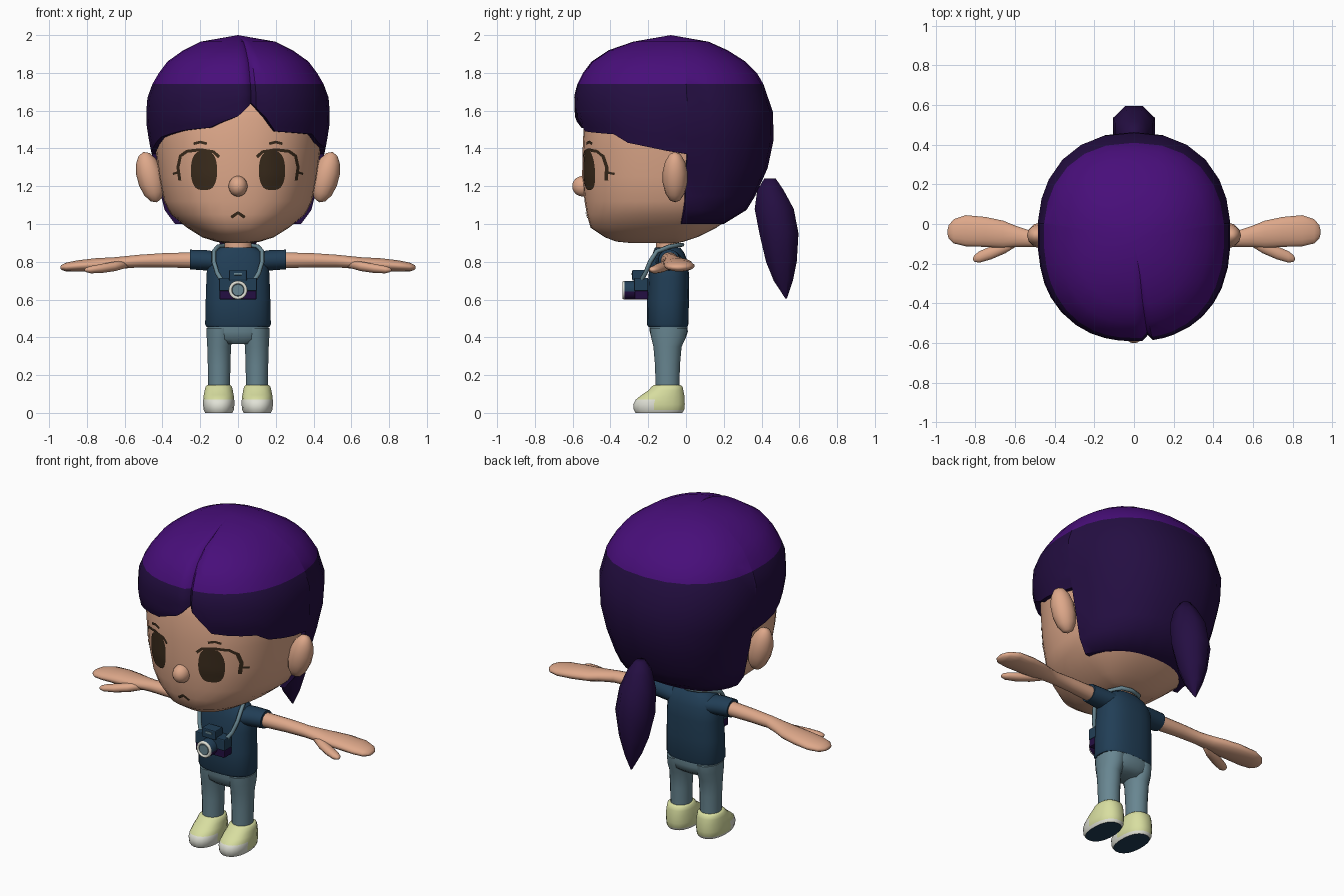
import bpy, bmesh, math
from mathutils import Vector
from mathutils.bvhtree import BVHTree

if "Cube" in bpy.data.objects:
    bpy.data.objects.remove(bpy.data.objects["Cube"])


def srgb(name, r, g, b):
    m = bpy.data.materials.new(name)
    lin = [((c / 255 + 0.055) / 1.055) ** 2.4 if c > 10 else c / 255 / 12.92 for c in (r, g, b)]
    m.diffuse_color = (*lin, 1)
    m.use_nodes = True
    m.node_tree.nodes["Principled BSDF"].inputs["Base Color"].default_value = m.diffuse_color
    return m


HAIR_TOP = srgb("bright purple", 72, 14, 122)
HAIR = srgb("dark purple", 36, 14, 66)
SKIN = srgb("skin", 222, 168, 138)
BROWN = srgb("dark brown", 58, 43, 28)
NAVY = srgb("navy blue", 33, 62, 86)
DENIM = srgb("grey blue", 104, 134, 145)
LIME = srgb("pale lime", 216, 222, 160)
CREAM = srgb("off white", 224, 225, 214)


def make(name, verts, faces, mats, rule=None, angle=40, recalc=True):
    """Mesh object; rule(face) picks the material slot."""
    bm = bmesh.new()
    vs = [bm.verts.new(v) for v in verts]
    for f in faces:
        bm.faces.new([vs[i] for i in f])
    bm.normal_update()
    if recalc:
        bmesh.ops.recalc_face_normals(bm, faces=bm.faces)
    for f in bm.faces:
        if not recalc and f.normal.y > 0:
            f.normal_flip()
        if rule:
            f.material_index = rule(f)
    me = bpy.data.meshes.new(name)
    bm.to_mesh(me)
    bm.free()
    for m in mats:
        me.materials.append(m)
    me.shade_smooth()
    me.set_sharp_from_angle(angle=math.radians(angle))
    ob = bpy.data.objects.new(name, me)
    bpy.context.collection.objects.link(ob)
    return ob


def bridge(rings, caps=True):
    n = len(rings[0])
    verts = [p for r in rings for p in r]
    faces = [(i * n + j, i * n + (j + 1) % n, (i + 1) * n + (j + 1) % n, (i + 1) * n + j)
             for i in range(len(rings) - 1) for j in range(n)]
    if caps:
        faces += [tuple(range(n)), tuple(range((len(rings) - 1) * n, len(rings) * n))]
    return verts, faces


def spow(v, p):
    return math.copysign(abs(v) ** p, v)


def loft(name, axis, rows, mats, n=16, power=2, rule=None, angle=40):
    """Rows: position on the axis, two centre coordinates, two radii."""
    rings = []
    for a, c1, c2, r1, r2 in rows:
        ring = []
        for k in range(n):
            t = 2 * math.pi * (k + 0.5) / n
            p = [c1 + r1 * spow(math.cos(t), 2 / power), c2 + r2 * spow(math.sin(t), 2 / power)]
            p.insert(axis, a)
            ring.append(p)
        rings.append(ring)
    return make(name, *bridge(rings), mats, rule, angle)


YC = -0.06


def skull(deg, z, w, yf, yb):
    """Point on a head ring; angle 0 is the front, 90 is +x."""
    t = math.radians(deg)
    s, c = spow(math.sin(t), 2 / 2.3), spow(math.cos(t), 2 / 2.3)
    return Vector((w * s, YC - c * ((YC - yf) if c > 0 else (yb - YC)), z))


def interp(keys, x):
    for a, b in zip(keys, keys[1:]):
        if x <= b[0]:
            f = max(0, (x - a[0]) / (b[0] - a[0]))
            return [p + (q - p) * f for p, q in zip(a[1:], b[1:])]
    return list(keys[-1][1:])


# Head
head_rows = [(.9, .08, -.3, -.04), (.907, .12, -.37, -.01), (.93, .19, -.43, .06), (.98, .27, -.505, .16),
             (1.05, .355, -.525, .26), (1.12, .392, -.537, .33), (1.25, .418, -.55, .38),
             (1.4, .438, -.547, .42), (1.55, .452, -.54, .43), (1.7, .42, -.5, .37), (1.85, .28, -.36, .2)]
hv, hf = bridge([[skull(k * 10, *r) for k in range(36)] for r in head_rows])
make("head", hv, hf, [SKIN], angle=60)
bvh = BVHTree.FromPolygons(hv, hf)

# Hair cap: columns run from the crown to a varying hairline
hair_keys = [(1.0, .335, -.45, .2), (1.08, .395, -.5, .33), (1.25, .43, -.53, .42), (1.4, .465, -.548, .46),
             (1.5, .483, -.565, .468), (1.56, .49, -.588, .47), (1.68, .48, -.592, .435),
             (1.74, .455, -.575, .41), (1.8, .42, -.545, .375), (1.86, .375, -.5, .315),
             (1.92, .29, -.41, .22), (1.965, .2, -.28, .12)]
line = [(-180, 1.0), (-96, 1.0), (-95.5, 1.37), (-75, 1.4), (-57, 1.46), (-34, 1.495), (-15, 1.51), (0, 1.57),
        (6.2, 1.64), (14.8, 1.56), (21, 1.49), (53, 1.475), (63, 1.43), (75, 1.41), (95.5, 1.37),
        (96, 1.0), (180, 1.0)]
cols = [-165, -150, -135, -120, -108, -96, -95.5, -85, -75, -66, -57, -46, -34, -24, -15, -7, 0, 3.5, 6.2, 9,
        14.8, 21, 32, 42, 53, 63, 75, 85, 95.5, 96, 108, 120, 135, 150, 165, 180]
rings = []
for z in (1.965, 1.92, 1.86, 1.8):
    rings.append([skull(d, z, *interp(hair_keys, z)) for d in cols])
for f in (0, .2, .4, .6, .8, .9, 1):
    zs = [1.74 + (interp(line, d)[0] - 1.74) * f for d in cols]
    rings.append([skull(d, z, *interp(hair_keys, z)) for d, z in zip(cols, zs)])
part = cols.index(6.2)
for r in rings:
    r[part].y += 0.028    # parting groove
rings.append([Vector((p.x * .91, YC + (p.y - YC) * .91, p.z)) for p in rings[-1]])
v, f = bridge(rings, caps=False)
n = len(cols)
f += [(len(v), j, (j + 1) % n) for j in range(n)]
v.append(Vector((0, -.08, 2.0)))
make("hair", v, f, [HAIR_TOP, HAIR], lambda fc: int(fc.calc_center_median().z < 1.74), angle=50)

# Ponytail
loft("ponytail", 2, [(z, 0, y, rx, ry) for z, y, rx, ry in (
    (1.24, .445, .03, .033), (1.18, .447, .07, .075), (1.08, .467, .103, .112), (.95, .492, .115, .112),
    (.8, .505, .085, .088), (.7, .515, .05, .055), (.605, .53, .004, .004))], [HAIR], n=8, angle=60)


# Painted face details laid just over the skin
def on_face(x, z):
    hit = bvh.ray_cast(Vector((x, -2, z)), Vector((0, 1, 0)))[0]
    return Vector((x, hit.y - 0.005, z))


def patch(name, a, b, across=5):
    v = [on_face(*p.lerp(q, k / across)) for p, q in zip(a, b) for k in range(across + 1)]
    m = across + 1
    f = [(i * m + k, i * m + k + 1, (i + 1) * m + k + 1, (i + 1) * m + k)
         for i in range(len(a) - 1) for k in range(across)]
    make(name, v, f, [BROWN], recalc=False)


def stroke(name, pts, half, side=1):
    pts = [Vector((x * side, z)) for x, z in pts]
    fine = [p.lerp(q, k / 3) for p, q in zip(pts, pts[1:]) for k in range(3)] + [pts[-1]]
    a, b = [], []
    for i, p in enumerate(fine):
        d = (fine[min(i + 1, len(fine) - 1)] - fine[max(i - 1, 0)]).normalized()
        o = Vector((-d.y, d.x)) * half
        a.append(p + o)
        b.append(p - o)
    patch(name, a, b, 1)


for s, side in ((1, "left"), (-1, "right")):
    angs = [math.pi * (0.03 + 0.94 * i / 14) for i in range(15)]
    edge = [(0.07 * math.sin(t) ** .6, 1.283 + .103 * math.cos(t)) for t in angs]
    patch(side + "_eye", [Vector((s * .18 - w, z)) for w, z in edge],
          [Vector((s * .18 + w, z)) for w, z in edge])
    stroke(side + "_lash", [(.1, 1.355), (.13, 1.382), (.2, 1.393), (.27, 1.385), (.305, 1.36),
                            (.318, 1.3), (.308, 1.23)], .008, s)
    stroke(side + "_lash_tip", [(.312, 1.275), (.345, 1.265)], .006, s)
    stroke(side + "_brow", [(.165, 1.425), (.2, 1.434), (.235, 1.425)], .007, s)
stroke("mouth", [(-.036, 1.035), (0, 1.06), (.036, 1.035)], .008)


def ball(name, loc, scale, mat, tilt=0, seg=16):
    bpy.ops.mesh.primitive_uv_sphere_add(segments=seg, ring_count=seg // 2 + 1, location=loc, rotation=(0, tilt, 0))
    ob = bpy.context.object
    ob.name, ob.scale = name, scale
    ob.data.materials.append(mat)
    ob.data.shade_smooth()


def box(name, x, y, z, mat):
    bpy.ops.mesh.primitive_cube_add(size=1, location=[sum(p) / 2 for p in (x, y, z)])
    ob = bpy.context.object
    ob.name, ob.scale = name, [p[1] - p[0] for p in (x, y, z)]
    ob.data.materials.append(mat)
    bpy.ops.object.transform_apply(location=False)
    bev = ob.modifiers.new("bevel", "BEVEL")
    bev.width, bev.segments = .006, 2


ball("nose", (0, -.545, 1.2), (.05, .058, .055), SKIN)

# Neck, shirt and hips
loft("neck", 2, [(.8, 0, -.1, .075, .06), (.95, 0, -.1, .07, .06)], [SKIN])
loft("shirt", 2, [(z, 0, (a + b) / 2, w, (b - a) / 2) for z, w, a, b in (
    (.455, .168, -.2, .008), (.47, .175, -.208, .014), (.6, .172, -.206, .016), (.72, .168, -.2, .018),
    (.8, .163, -.19, .01), (.85, .135, -.175, -.01), (.875, .095, -.165, -.03))], [NAVY], n=24, power=2.5)
loft("hips", 2, [(.365, 0, -.095, .1, .06), (.39, 0, -.093, .15, .09), (.43, 0, -.091, .163, .102),
                 (.48, 0, -.095, .162, .1)], [DENIM], n=20, power=2.4)


def shoe_color(fc):
    c = fc.calc_center_median()
    if fc.normal.z < -.9:
        return 2
    return 1 if c.z < .017 or (c.y < -.15 and c.z < .07) else 0


# Limbs and ears, one set per side
for s, side in ((1, "left"), (-1, "right")):
    ball(side + "_ear", (s * .465, -.058, 1.248), (.07, .067, .138), SKIN, s * .26, 12)
    loft(side + "_sleeve", 0, [(s * x, y, z, ry, rz) for x, y, z, ry, rz in (
        (.08, -.09, .8, .08, .05), (.17, -.09, .808, .066, .055), (.255, -.09, .812, .056, .053))], [NAVY])
    loft(side + "_arm", 0, [(s * x, y, z, ry, rz) for x, y, z, ry, rz in (
        (.2, -.09, .808, .046, .044), (.4, -.08, .808, .042, .038), (.52, -.075, .804, .041, .034),
        (.6, -.062, .797, .055, .033), (.66, -.052, .79, .07, .034), (.75, -.04, .785, .077, .035),
        (.85, -.034, .778, .08, .03), (.91, -.037, .772, .062, .024), (.935, -.04, .77, .035, .013),
        (.941, -.04, .77, .012, .005))], [SKIN], angle=70)
    loft(side + "_thumb", 0, [(s * x, y, z, ry, rz) for x, y, z, ry, rz in (
        (.58, -.085, .79, .02, .02), (.65, -.115, .776, .034, .026), (.72, -.145, .765, .034, .025),
        (.78, -.166, .758, .03, .02), (.805, -.174, .757, .018, .012), (.812, -.176, .757, .006, .004))],
         [SKIN], n=12, angle=70)
    loft(side + "_leg", 2, [(z, s * x, y, rx, ry) for z, x, y, rx, ry in (
        (.12, .1, -.098, .058, .064), (.25, .1, -.098, .061, .067), (.35, .1, -.098, .064, .076),
        (.4, .097, -.093, .07, .094), (.45, .095, -.093, .073, .1))], [DENIM])
    loft(side + "_shoe", 2, [(z, s * .102, y, rx, ry) for z, y, rx, ry in (
        (0, -.143, .072, .125), (.016, -.143, .081, .135), (.045, -.143, .084, .138), (.07, -.137, .083, .131),
        (.095, -.122, .08, .114), (.12, -.106, .075, .093), (.14, -.1, .07, .082), (.148, -.1, .06, .07))],
         [LIME, CREAM, NAVY], n=20, power=2.3, rule=shoe_color, angle=50)

# Camera with lens, and its neck strap
box("camera_top", (-.1, .1), (-.275, -.2), (.645, .715), NAVY)
box("camera_base", (-.098, .098), (-.272, -.2), (.6, .648), HAIR)
box("viewfinder", (-.047, .047), (-.285, -.215), (.7, .757), NAVY)
box("viewfinder_window", (-.022, .022), (-.289, -.28), (.728, .742), DENIM)
loft("lens_barrel", 1, [(y, 0, .65, r, r) for y, r in ((-.26, .05), (-.325, .05), (-.33, .046))],
     [NAVY, HAIR], n=20, rule=lambda fc: int(fc.calc_center_median().z < .649))
bpy.ops.mesh.primitive_torus_add(major_radius=.041, minor_radius=.009, major_segments=24, minor_segments=8,
                                 location=(0, -.328, .65), rotation=(math.pi / 2, 0, 0))
bpy.context.object.name = "lens_ring"
bpy.context.object.data.materials.append(CREAM)
bpy.context.object.data.shade_smooth()
loft("lens_glass", 1, [(-.325, 0, .65, .034, .034), (-.333, 0, .65, .03, .03)], [DENIM], n=20)

half = [(.088, -.235, .705), (.11, -.215, .74), (.128, -.19, .8), (.128, -.155, .855), (.105, -.09, .88),
        (.06, -.035, .89)]
path = half + [(0, -.02, .89)] + [(-x, y, z) for x, y, z in reversed(half)]
cu = bpy.data.curves.new("camera_strap", "CURVE")
cu.dimensions, cu.bevel_depth, cu.bevel_resolution = "3D", .012, 1
sp = cu.splines.new("POLY")
sp.points.add(len(path) - 1)
for p, co in zip(sp.points, path):
    p.co = (*co, 1)
cu.materials.append(DENIM)
bpy.context.collection.objects.link(bpy.data.objects.new("camera_strap", cu))
